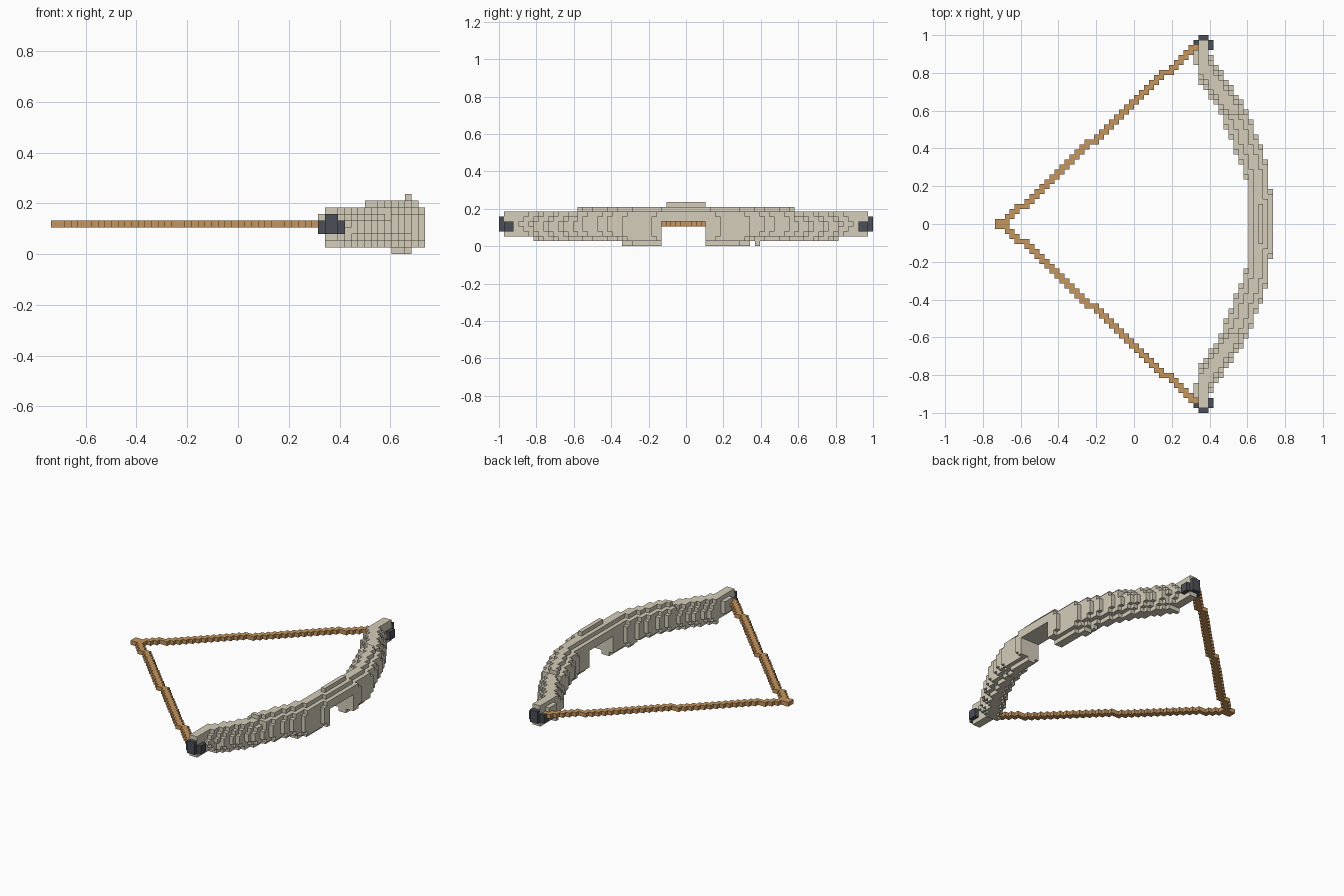
import bpy, bmesh
from mathutils import Vector

if "Cube" in bpy.data.objects:
    bpy.data.objects.remove(bpy.data.objects["Cube"], do_unlink=True)

CELL = 2 / 76   # edge length of one block
HALF = 38       # blocks from the centre to each limb tip


def material(name, rgb):
    mat = bpy.data.materials.new(name)
    mat.use_nodes = True
    colour = (*rgb, 1)
    mat.diffuse_color = colour
    mat.node_tree.nodes["Principled BSDF"].inputs["Base Color"].default_value = colour
    return mat


def block_object(name, cells, mat):
    """Skin a set of block positions with only their exposed faces."""
    bm = bmesh.new()
    verts = {}

    def corner(p):
        if p not in verts:
            verts[p] = bm.verts.new(Vector(p) * CELL)
        return verts[p]

    for cell in sorted(cells):
        for axis in range(3):
            for side in (0, 1):
                near = list(cell)
                near[axis] += 2 * side - 1
                if tuple(near) in cells:
                    continue
                u, v = (axis + 1) % 3, (axis + 2) % 3
                loop = []
                for du, dv in ((0, 0), (1, 0), (1, 1), (0, 1)):
                    p = list(cell)
                    p[axis] += side
                    p[u] += du
                    p[v] += dv
                    loop.append(corner(tuple(p)))
                bm.faces.new(loop if side else loop[::-1])
    mesh = bpy.data.meshes.new(name)
    bm.to_mesh(mesh)
    bm.free()
    mesh.materials.append(mat)
    obj = bpy.data.objects.new(name, mesh)
    bpy.context.collection.objects.link(obj)
    return obj


def box(xs, ys, zs):
    return {(x, y, z) for x in range(*xs) for y in range(*ys) for z in range(*zs)}


def mirrored(cells):
    return cells | {(x, -1 - y, z) for x, y, z in cells}


def sample(curve, t):
    t = max(t, 0)
    for (a, va), (b, vb) in zip(curve, curve[1:]):
        if t <= b:
            return round(va + (vb - va) * (t - a) / (b - a))
    return curve[-1][1]


# Outlines of the bow as (distance along the limb, x), in blocks
OUTER = [(0, 28), (6, 28), (8, 27), (12, 27), (14, 26), (17, 25), (20, 24),
         (22.5, 23), (26, 20.5), (30, 18), (33, 16), (35, 15), (38, 15)]
INNER = [(0, 23), (7, 23), (11, 22), (13, 21), (16, 20), (19, 18.5),
         (23, 17), (25, 15.5), (27, 14.2), (29, 13), (38, 13)]

# Bow body: rounded section whose upper and lower rows lag along the curve
bow = set()
for y in range(HALF - 1):
    low = 0 if y < 13 else 1 if y < 31 else 2
    high = 8 if y < 22 else 7
    for z in range(low, high):
        edge = min(z - low, high - 1 - z)
        lag = max(0, 2 - edge)
        inner = sample(INNER, y + 0.5 - lag)
        outer = sample(OUTER, y + 0.5 + lag)
        if edge == 0 and outer - inner > 3:
            inner += 1
            outer -= 2 if z == 0 else 1
        bow |= box((inner, max(outer, inner + 2)), (y, y + 1), (z, z + 1))
bow |= box((12, 13), (32, 35), (3, 6))
bow = mirrored(bow)

# Grip cut-out, sight ridge on top and a small stud below
bow -= box((20, 30), (-5, 4), (0, 5))
bow |= box((25, 26), (-4, 4), (8, 9))
bow |= box((23, 24), (14, 15), (0, 1))

# Drawn string, stepping from the pulled point to each tip
string = box((-28, -25), (0, 1), (4, 5))
for y in range(36):
    start, end = (int((y + k) / 0.93) - 28 for k in (1.6, 2.6))
    string |= box((start, end + 1), (y, y + 1), (4, 5))
string = mirrored(string) - bow

# Dark caps with chamfered corners wrapped around both tips
caps = box((12, 16), (35, 37), (3, 5)) | box((13, 15), (37, 38), (3, 6))
caps = mirrored(caps) - bow - string

block_object("bow_limbs", bow, material("pale_bone", (0.66, 0.61, 0.49)))
block_object("tip_caps", caps, material("dark_slate", (0.072, 0.078, 0.096)))
block_object("bow_string", string, material("tan_cord", (0.56, 0.3, 0.11)))
